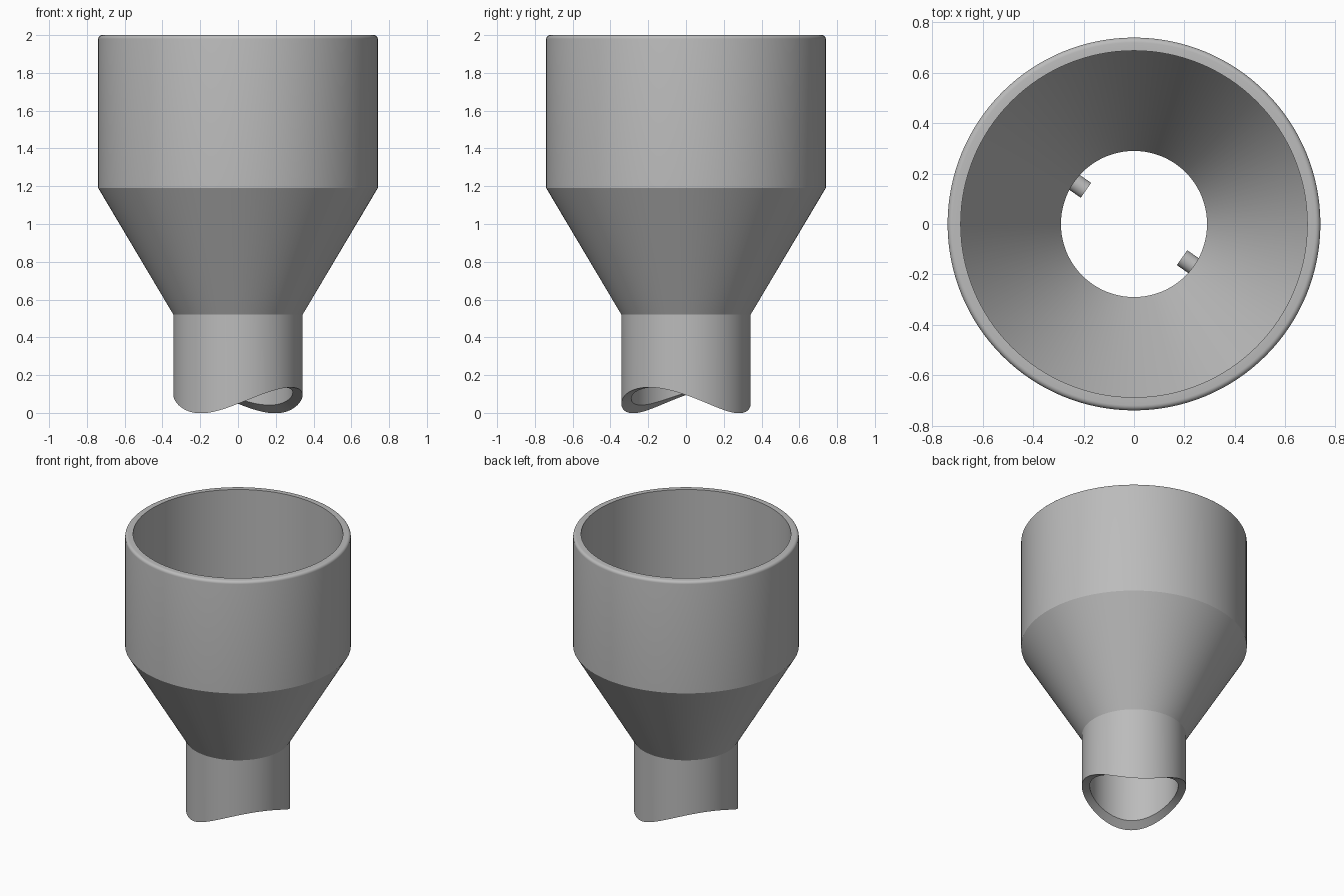
import bpy, bmesh, math
from mathutils import Matrix

cube = bpy.data.objects.get("Cube")
if cube:
    bpy.data.objects.remove(cube)

SEGMENTS = 128
R_TOP, R_TUBE, WALL = 0.74, 0.342, 0.052     # outer radii and wall thickness
Z_CONE_LOW, Z_CONE_HIGH, HEIGHT = 0.52, 1.19, 2.0
FILLET = 0.02
SADDLE_R, SADDLE_TOP = 0.496, 0.135          # pipe shape cut from the bottom
AXIS = math.radians(-35)                     # direction of the saddle and pegs

grey = bpy.data.materials.new("plain grey")
grey.use_nodes = True
colour = (0.5, 0.5, 0.5, 1)
grey.diffuse_color = colour
grey.node_tree.nodes["Principled BSDF"].inputs["Base Color"].default_value = colour


def finish(name, bm):
    bmesh.ops.recalc_face_normals(bm, faces=bm.faces)
    mesh = bpy.data.meshes.new(name)
    bm.to_mesh(mesh)
    bm.free()
    mesh.materials.append(grey)
    obj = bpy.data.objects.new(name, mesh)
    bpy.context.collection.objects.link(obj)
    bpy.ops.object.select_all(action='DESELECT')
    obj.select_set(True)
    bpy.context.view_layer.objects.active = obj
    bpy.ops.object.shade_smooth_by_angle(angle=math.radians(25))
    return obj


def saddle_z(radius, angle):
    across = radius * math.sin(angle - AXIS)
    return SADDLE_TOP - SADDLE_R + math.sqrt(SADDLE_R ** 2 - across ** 2)


# Funnel: closed wall profile, outside up, rounded rim, inside down
lift = WALL * math.tan(math.atan((R_TOP - R_TUBE) / (Z_CONE_HIGH - Z_CONE_LOW)) / 2)
profile = [(R_TUBE, None), (R_TUBE, Z_CONE_LOW), (R_TOP, Z_CONE_HIGH)]
for i in range(6):
    a = math.radians(18 * i)
    profile.append((R_TOP - FILLET + FILLET * math.cos(a),
                    HEIGHT - FILLET + FILLET * math.sin(a)))
profile += [(R_TOP - WALL, HEIGHT), (R_TOP - WALL, Z_CONE_HIGH + lift),
            (R_TUBE - WALL, Z_CONE_LOW + lift), (R_TUBE - WALL, None)]

bm = bmesh.new()
rings = []
for r, z in profile:
    ring = []
    for s in range(SEGMENTS):
        a = math.tau * s / SEGMENTS
        height = saddle_z(r, a) if z is None else z
        ring.append(bm.verts.new((r * math.cos(a), r * math.sin(a), height)))
    rings.append(ring)
for k, low in enumerate(rings):
    high = rings[(k + 1) % len(rings)]
    for s in range(SEGMENTS):
        t = (s + 1) % SEGMENTS
        bm.faces.new((low[s], low[t], high[t], high[s]))
finish("funnel_body", bm)

# Two round locking pegs on the inside of the tube
for name, turn in (("front_peg", 0), ("back_peg", math.pi)):
    bm = bmesh.new()
    place = (Matrix.Rotation(AXIS + turn, 4, 'Z')
             @ Matrix.Translation((0.27, 0, 0.46))
             @ Matrix.Rotation(math.pi / 2, 4, 'Y'))
    bmesh.ops.create_cone(bm, cap_ends=True, segments=32, radius1=0.036,
                          radius2=0.036, depth=0.074, matrix=place)
    finish(name, bm)
